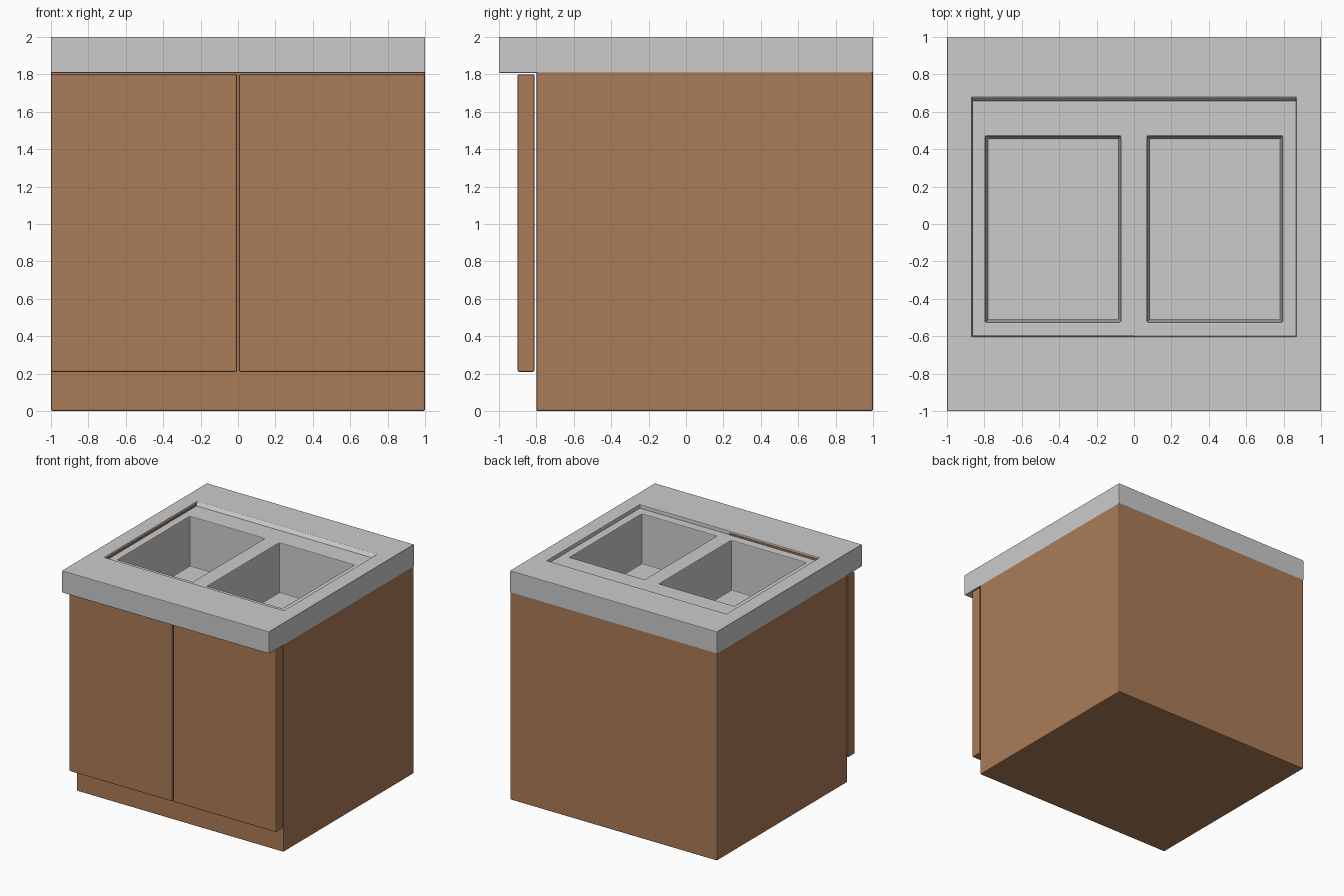
import bpy, bmesh

if "Cube" in bpy.data.objects:
    bpy.data.objects.remove(bpy.data.objects["Cube"])

wood = bpy.data.materials.new("brown_wood")
wood.diffuse_color = (0.41, 0.20, 0.097, 1)
wood.use_nodes = True
wood.node_tree.nodes["Principled BSDF"].inputs["Base Color"].default_value = wood.diffuse_color


def finish(name, bm, mat=None, bevel=0.008):
    bmesh.ops.recalc_face_normals(bm, faces=bm.faces)
    me = bpy.data.meshes.new(name)
    bm.to_mesh(me)
    bm.free()
    ob = bpy.data.objects.new(name, me)
    bpy.context.collection.objects.link(ob)
    if mat:
        me.materials.append(mat)
    if bevel:
        mod = ob.modifiers.new("edge_bevel", 'BEVEL')
        mod.width = bevel
        mod.segments = 2
        mod.limit_method = 'ANGLE'
    return ob


def loft(rings, cap=False, loop=False):
    """Bridge rectangles (x0, x1, y0, y1, z) one after the other."""
    bm = bmesh.new()
    vs = [[bm.verts.new(p) for p in ((x0, y0, z), (x1, y0, z), (x1, y1, z), (x0, y1, z))]
          for x0, x1, y0, y1, z in rings]
    pairs = list(zip(vs, vs[1:])) + ([(vs[-1], vs[0])] if loop else [])
    for a, b in pairs:
        for i in range(4):
            j = (i + 1) % 4
            bm.faces.new((a[i], a[j], b[j], b[i]))
    if cap:
        bm.faces.new(vs[0])
        bm.faces.new(vs[-1])
    return bm


def box(name, x0, x1, y0, y1, z0, z1, mat=None, bevel=0.008):
    return finish(name, loft([(x0, x1, y0, y1, z0), (x0, x1, y0, y1, z1)], cap=True), mat, bevel)


# Hollow cabinet body, its top tucked into the counter
e = 0.9995
finish("cabinet_body", loft([
    (-e, e, -0.8, e, 0), (-e, e, -0.8, e, 1.83),
    (-0.94, 0.94, -0.74, 0.94, 1.83), (-0.94, 0.94, -0.74, 0.94, 0.06)], cap=True), wood)

# Pair of doors
box("left_door", -1, -0.005, -0.9, -0.81, 0.21, 1.8, wood)
box("right_door", 0.005, 1, -0.9, -0.81, 0.21, 1.8, wood)

# Countertop with the sink opening, sloped at the back
finish("countertop", loft([
    (-1, 1, -1, 1, 1.808), (-1, 1, -1, 1, 2),
    (-0.867, 0.867, -0.602, 0.68, 2), (-0.865, 0.865, -0.6, 0.656, 1.968),
    (-0.865, 0.865, -0.6, 0.656, 1.808)], loop=True), bevel=0.004)

# Double sink: deck as a grid, two cells becoming basins
xs = (-0.866, -0.795, -0.07, 0.07, 0.795, 0.866)
ys = (-0.601, -0.525, 0.47, 0.657)
deck, floor, taper = 1.97, 1.54, 0.012
bm = bmesh.new()
grid = [[bm.verts.new((x, y, deck)) for y in ys] for x in xs]
for i in range(5):
    for j in range(3):
        cell = [grid[i][j], grid[i + 1][j], grid[i + 1][j + 1], grid[i][j + 1]]
        if j != 1 or i not in (1, 3):
            bm.faces.new(cell)
            continue
        x0, x1, y0, y1 = xs[i] + taper, xs[i + 1] - taper, ys[j] + taper, ys[j + 1] - taper
        low = [bm.verts.new(p) for p in
               ((x0, y0, floor), (x1, y0, floor), (x1, y1, floor), (x0, y1, floor))]
        for k in range(4):
            n = (k + 1) % 4
            bm.faces.new((cell[k], cell[n], low[n], low[k]))
        bm.faces.new(low)
finish("double_sink", bm, bevel=0.006)

# Thin wood strips showing along the left and front left of the sink
box("left_wood_strip", -0.87, -0.860, -0.6, 0.656, 1.95, 1.985, wood, 0)
box("front_wood_strip", -0.866, 0, -0.605, -0.596, 1.95, 1.985, wood, 0)
